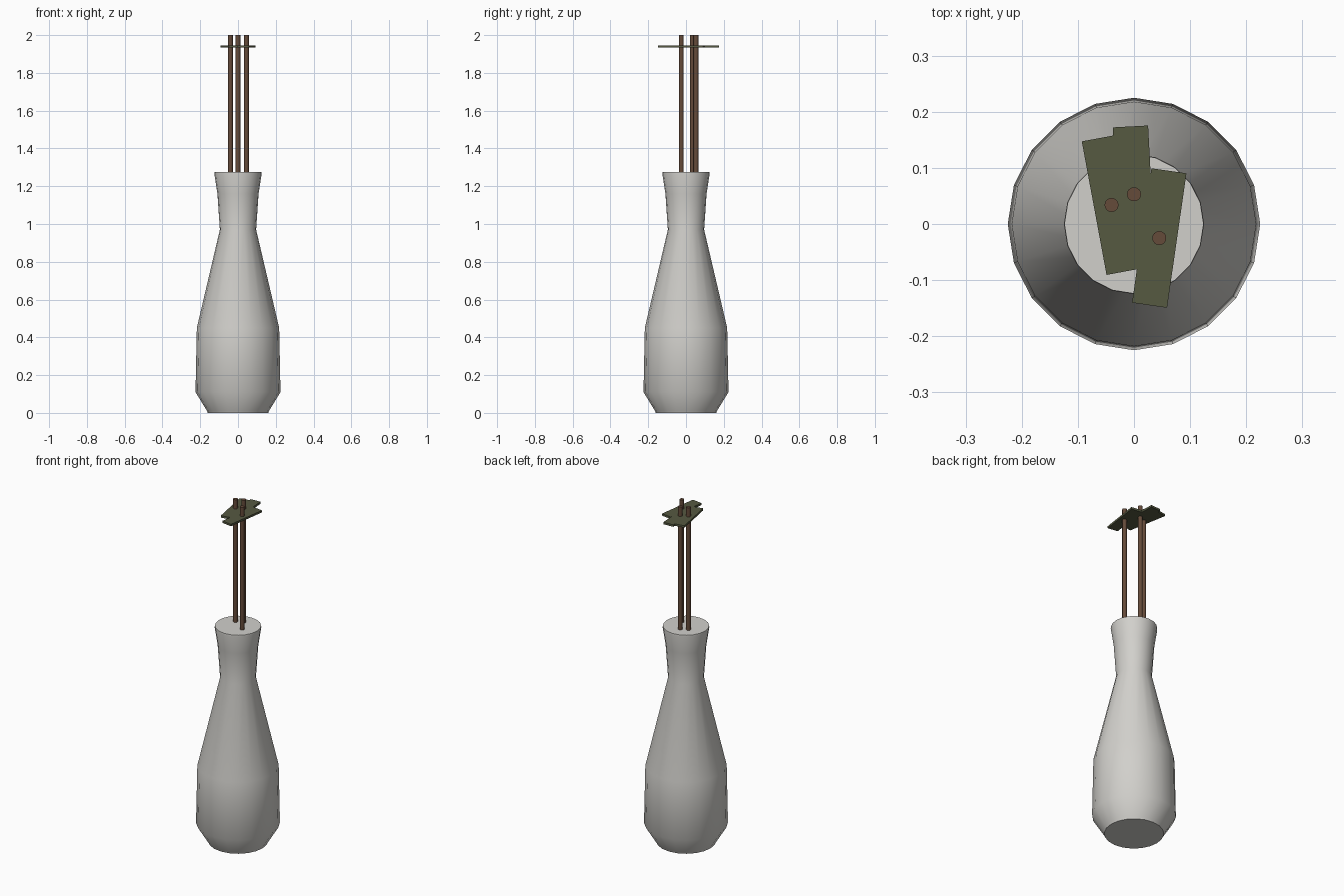
import bpy, bmesh, math
from mathutils import Matrix

cube = bpy.data.objects.get("Cube")
if cube:
    bpy.data.objects.remove(cube, do_unlink=True)


def material(name, rgb):
    mat = bpy.data.materials.new(name)
    mat.use_nodes = True
    mat.diffuse_color = (*rgb, 1)
    bsdf = next(n for n in mat.node_tree.nodes if n.type == 'BSDF_PRINCIPLED')
    bsdf.inputs["Base Color"].default_value = (*rgb, 1)
    return mat


def finish(name, bm, mat, smooth_angle=None):
    bmesh.ops.recalc_face_normals(bm, faces=bm.faces)
    mesh = bpy.data.meshes.new(name)
    bm.to_mesh(mesh)
    bm.free()
    mesh.materials.append(mat)
    obj = bpy.data.objects.new(name, mesh)
    bpy.context.collection.objects.link(obj)
    if smooth_angle:
        bpy.ops.object.select_all(action='DESELECT')
        obj.select_set(True)
        bpy.context.view_layer.objects.active = obj
        bpy.ops.object.shade_smooth_by_angle(angle=math.radians(smooth_angle))
    return obj


ceramic = material("pale ceramic", (0.64, 0.63, 0.60))
wood = material("brown wood", (0.13, 0.07, 0.042))
leaf_green = material("dull green", (0.092, 0.10, 0.053))

# Vase: lathed profile of radius and height, closed at both ends
SIDES = 20
profile = [(0.160, 0), (0.165, 0.012), (0.225, 0.11), (0.218, 0.45),
           (0.096, 0.97), (0.109, 1.16), (0.125, 1.265), (0.124, 1.275)]
bm = bmesh.new()
rings = []
for r, z in profile:
    angles = [math.tau * i / SIDES for i in range(SIDES)]
    rings.append([bm.verts.new((r * math.cos(a), r * math.sin(a), z)) for a in angles])
for low, high in zip(rings, rings[1:]):
    for i in range(SIDES):
        j = (i + 1) % SIDES
        bm.faces.new((low[i], low[j], high[j], high[i]))
bm.faces.new(rings[0])
bm.faces.new(rings[-1])
finish("vase", bm, ceramic, 55)

# Stems, each carrying one flat leaf turned about the stem
STEM_BASE, STEM_TOP, LEAF_Z = 1.2, 2.0, 1.94
for label, x, y, turn in (("left", 0.045, -0.025, -8.2),
                          ("right", -0.040, 0.034, 10.5),
                          ("back", 0.0, 0.053, 3)):
    bm = bmesh.new()
    bmesh.ops.create_cone(bm, cap_ends=True, segments=16, radius1=0.0125, radius2=0.0125,
                          depth=STEM_TOP - STEM_BASE,
                          matrix=Matrix.Translation((x, y, (STEM_BASE + STEM_TOP) / 2)))
    finish(label + "_stem", bm, wood, 40)

    bm = bmesh.new()
    place = (Matrix.Translation((x, y, LEAF_Z))
             @ Matrix.Rotation(math.radians(turn), 4, 'Z')
             @ Matrix.Diagonal((0.063, 0.242, 0.012, 1)))
    bmesh.ops.create_cube(bm, size=1, matrix=place)
    finish(label + "_leaf", bm, leaf_green)
